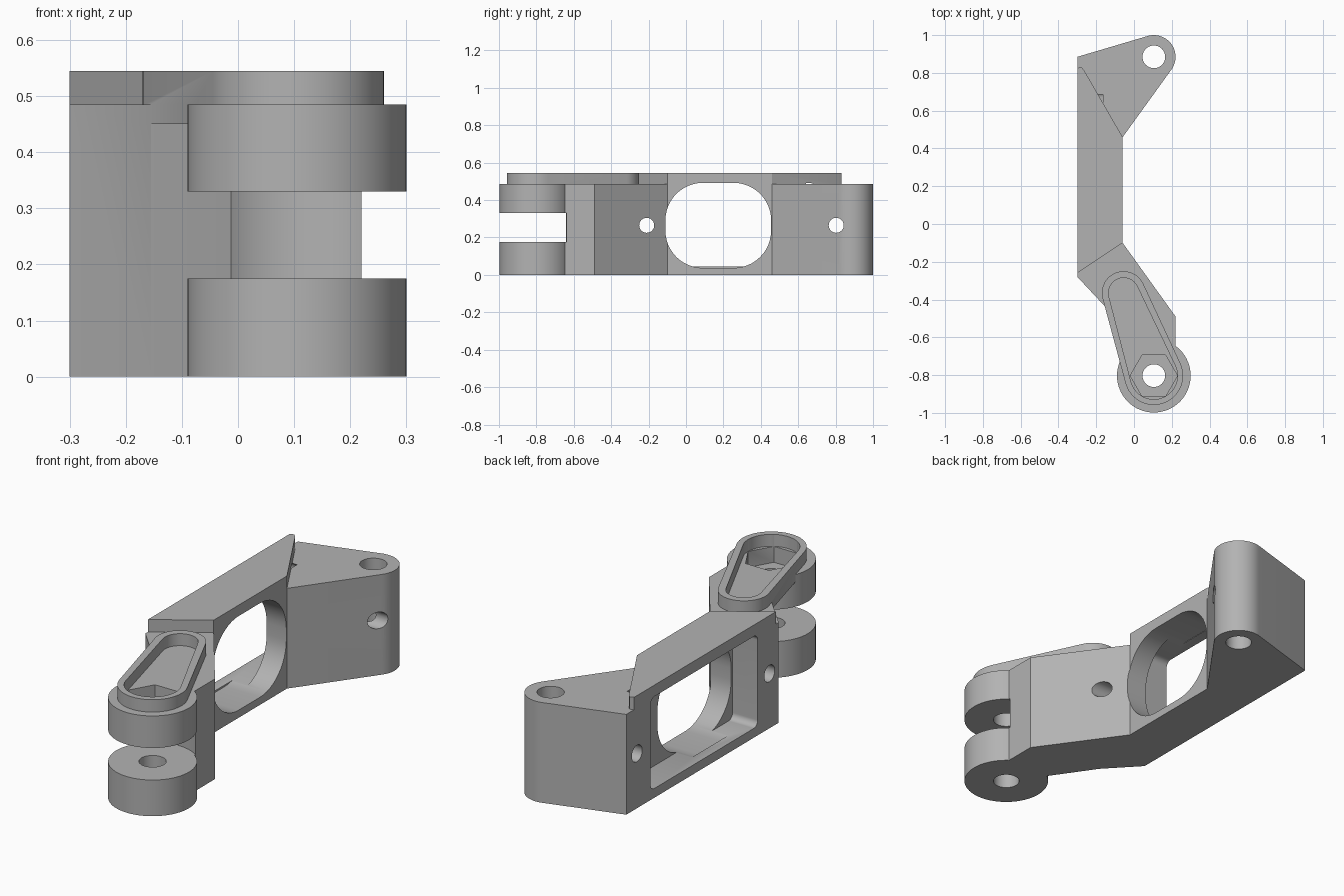
import bpy, bmesh
from math import pi, cos, sin, acos, atan2, hypot, radians

default = bpy.data.objects.get("Cube")
if default:
    bpy.data.objects.remove(default, do_unlink=True)

grey = bpy.data.materials.new("plain_grey")
grey.use_nodes = True
grey.diffuse_color = (0.45, 0.45, 0.45, 1)
grey.node_tree.nodes["Principled BSDF"].inputs["Base Color"].default_value = (0.45, 0.45, 0.45, 1)


def arc(c, r, a0, a1, n=24):
    """Points on a circle from angle a0 to a1."""
    return [(c[0] + r * cos(a0 + (a1 - a0) * i / n),
             c[1] + r * sin(a0 + (a1 - a0) * i / n)) for i in range(n + 1)]


def circle(c, r, n=64):
    return arc(c, r, 0, 2 * pi, n)[:-1]


def pill(c1, r1, c2, r2):
    """Outline wrapped tightly around two circles."""
    dx, dy = c2[0] - c1[0], c2[1] - c1[1]
    phi, beta = atan2(dy, dx), acos((r1 - r2) / hypot(dx, dy))
    return arc(c2, r2, phi - beta, phi + beta) + arc(c1, r1, phi + beta, phi + 2 * pi - beta)


def rounded_rect(u0, u1, v0, v1, r):
    corners = [(u1 - r, v1 - r), (u0 + r, v1 - r), (u0 + r, v0 + r), (u1 - r, v0 + r)]
    return [p for i, c in enumerate(corners)
            for p in arc(c, r, i * pi / 2, (i + 1) * pi / 2, 12)]


def prism(name, outline, lo, hi, axis="z"):
    """Extrude an outline along z, or a y-z outline along x."""
    place = (lambda u, v, w: (u, v, w)) if axis == "z" else (lambda u, v, w: (w, u, v))
    bm = bmesh.new()
    face = bm.faces.new([bm.verts.new(place(u, v, lo)) for u, v in outline])
    moved = bmesh.ops.extrude_face_region(bm, geom=[face])["geom"]
    bmesh.ops.translate(bm, vec=place(0, 0, hi - lo),
                        verts=[g for g in moved if isinstance(g, bmesh.types.BMVert)])
    bmesh.ops.recalc_face_normals(bm, faces=bm.faces)
    mesh = bpy.data.meshes.new(name)
    bm.to_mesh(mesh)
    bm.free()
    mesh.materials.append(grey)
    ob = bpy.data.objects.new(name, mesh)
    bpy.context.collection.objects.link(ob)
    return ob


def combine(target, other, operation):
    mod = target.modifiers.new(operation, "BOOLEAN")
    mod.operation, mod.solver, mod.object = operation, "EXACT", other
    bpy.ops.object.select_all(action="DESELECT")
    bpy.context.view_layer.objects.active = target
    target.select_set(True)
    bpy.ops.object.modifier_apply(modifier=mod.name)
    bpy.data.objects.remove(other, do_unlink=True)


TOP, RIM = 0.485, 0.545
ear, pivot, heel = (0.105, 0.885), (0.105, -0.803), (-0.055, -0.365)

# Angled body with a rounded ear at the back
outline = [(-0.06, 0.46)] + arc(ear, 0.115, radians(-36), radians(106)) + [
    (-0.30, 0.885), (-0.30, -0.28), (-0.155, -0.435), (-0.01, -0.645),
    (0.22, -0.65), (0.22, -0.49), (-0.06, -0.10)]
bracket = prism("bracket_body", outline, 0, TOP)

# Hinge knuckle, raised top bar and raised slot rim
bar = [(-0.30, -0.26), (-0.06, -0.10), (-0.06, 0.46), (-0.265, 0.815),
       (-0.28, 0.832), (-0.30, 0.825)]
for part in (prism("knuckle", circle(pivot, 0.195), 0, TOP),
             prism("top_bar", bar, 0.30, RIM),
             prism("slot_rim", pill(heel, 0.115, pivot, 0.155), 0.45, RIM)):
    combine(bracket, part, "UNION")

# Hinge gap, slot, hex nut seat, pocket, window and bolt holes
cutters = [
    prism("hinge_gap", circle(pivot, 0.20), 0.175, 0.33),
    prism("slot", pill(heel, 0.08, pivot, 0.125), TOP + 0.002, 0.7),
    prism("hex_seat", circle(pivot, 0.125, 6), 0.41, 0.7),
    prism("pivot_hole", circle(pivot, 0.06), -0.1, 0.7),
    prism("ear_hole", circle(ear, 0.06), -0.1, 0.7),
    prism("side_pocket", rounded_rect(-0.12, 0.70, 0.045, 0.49, 0.03), -0.4, -0.165, "x"),
    prism("window", rounded_rect(-0.11, 0.455, 0.037, 0.492, 0.2), -0.25, 0.0, "x"),
] + [prism("side_hole", circle((y, 0.265), 0.04, 40), -0.4, 0.4, "x") for y in (-0.21, 0.803)]
for cutter in cutters:
    combine(bracket, cutter, "DIFFERENCE")

bracket.select_set(True)
bpy.ops.object.shade_smooth_by_angle(angle=radians(30))
